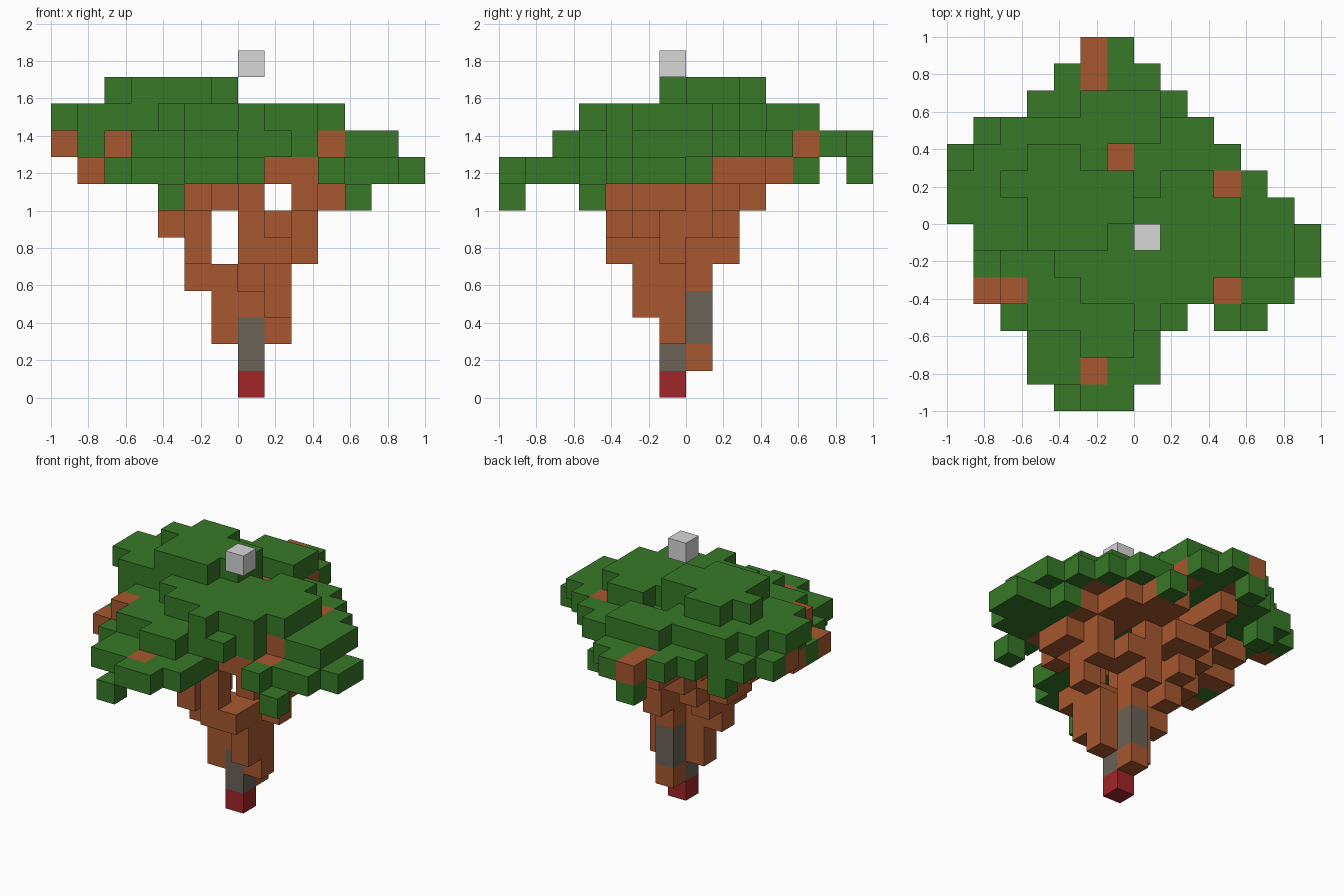
import bpy
import bmesh
from mathutils import Vector

old = bpy.data.objects.get("Cube")
if old:
    bpy.data.objects.remove(old, do_unlink=True)

UNIT = 1 / 7      # edge length of one block
LEFT = -7         # block column where each row starts


def material(name, rgb):
    mat = bpy.data.materials.new(name)
    mat.use_nodes = True
    mat.diffuse_color = (*rgb, 1)
    mat.node_tree.nodes["Principled BSDF"].inputs["Base Color"].default_value = (*rgb, 1)
    return mat


# Block kinds: letter -> part name and material
KINDS = {
    "g": ("foliage", material("leaf green", (0.038, 0.19, 0.021))),
    "b": ("trunk_and_branches", material("bark brown", (0.39, 0.098, 0.03))),
    "s": ("trunk_core", material("stone grey", (0.143, 0.122, 0.093))),
    "r": ("root_block", material("deep red", (0.36, 0.019, 0.022))),
    "w": ("floating_block", material("light grey", (0.68, 0.68, 0.68))),
}

# Floor plans from the ground up: (row at the back, rows from back to front)
LAYERS = [
    # trunk foot
    (-1, [".......r"]),
    (0, [".......b",
         ".......s"]),
    (0, [".......s",
         "......bsb"]),
    (0, [".......s",
         "......bbb",
         "........b"]),
    # forking branches
    (0, [".......b",
         ".....bb.b",
         "........b"]),
    (1, [".......b",
         ".....b.b",
         ".....b...b",
         ".....b.bb",
         ".......bb"]),
    (1, [".....b.bb",
         "....bb..bb",
         "....b....b",
         ".....b",
         ".......b"]),
    (2, [".....bb",
         "....bbbb",
         "....bb...b",
         "....b....bb",
         ".....b....b",
         ".....b.b.b",
         "...........g",
         "",
         "",
         "....g"]),
    # lowest leaves and spreading boughs
    (6, [".....g",
         "",
         ".....b..g",
         "..g..b.bb",
         "....bb.bbb",
         "..bb.bbbbb",
         "...bbbb.bbbg",
         ".bbbb...bbgggg",
         ".gbb.b...bgggg",
         ".b.g.b.bbbbgg",
         "..ggggbg..g",
         "...ggbgg",
         "...ggbgg",
         ".....gg"]),
    # main canopy
    (6, [".....bg",
         "....gbgg",
         "...ggggb",
         ".ggggggggg",
         "ggggggbgggg",
         "bgggggggggbg",
         ".gggggggggggg",
         ".gggggggggggg",
         "..ggggggggbgg",
         "..bggggggg",
         "...gggggg",
         ".....gg"]),
    (4, [".....ggg",
         "..gggggg",
         ".ggggg",
         "ggggggg.gg",
         "ggggggggggg",
         ".gggggggggg",
         "....ggggggg",
         ".....ggggg",
         ".......g"]),
    # crown
    (2, ["...gg",
         "..ggggg",
         "...gggg",
         "...ggg"]),
    # block above the crown
    (-1, [".......w"]),
]

blocks = {}
for z, (back, rows) in enumerate(LAYERS):
    for r, row in enumerate(rows):
        for c, kind in enumerate(row):
            if kind != ".":
                blocks[(LEFT + c, back - r, z)] = kind


def build_part(kind, name, mat):
    """Join all blocks of one kind, keeping only the exposed sides."""
    bm = bmesh.new()
    for cell, k in blocks.items():
        if k != kind:
            continue
        middle = Vector(cell) + Vector((0.5, 0.5, 0.5))
        for axis in range(3):
            for sign in (-1, 1):
                out = Vector((0, 0, 0))
                out[axis] = sign
                neighbour = tuple(int(a + b) for a, b in zip(cell, out))
                if neighbour in blocks:
                    continue
                u = Vector((0, 0, 0))
                u[(axis + 1) % 3] = 0.5
                v = out.cross(u)
                face_mid = middle + out / 2
                corners = (u + v, v - u, -u - v, u - v)
                bm.faces.new([bm.verts.new((face_mid + p) * UNIT) for p in corners])
    bmesh.ops.remove_doubles(bm, verts=bm.verts, dist=UNIT / 100)
    mesh = bpy.data.meshes.new(name)
    bm.to_mesh(mesh)
    bm.free()
    mesh.materials.append(mat)
    bpy.context.collection.objects.link(bpy.data.objects.new(name, mesh))


for kind, (name, mat) in KINDS.items():
    build_part(kind, name, mat)
